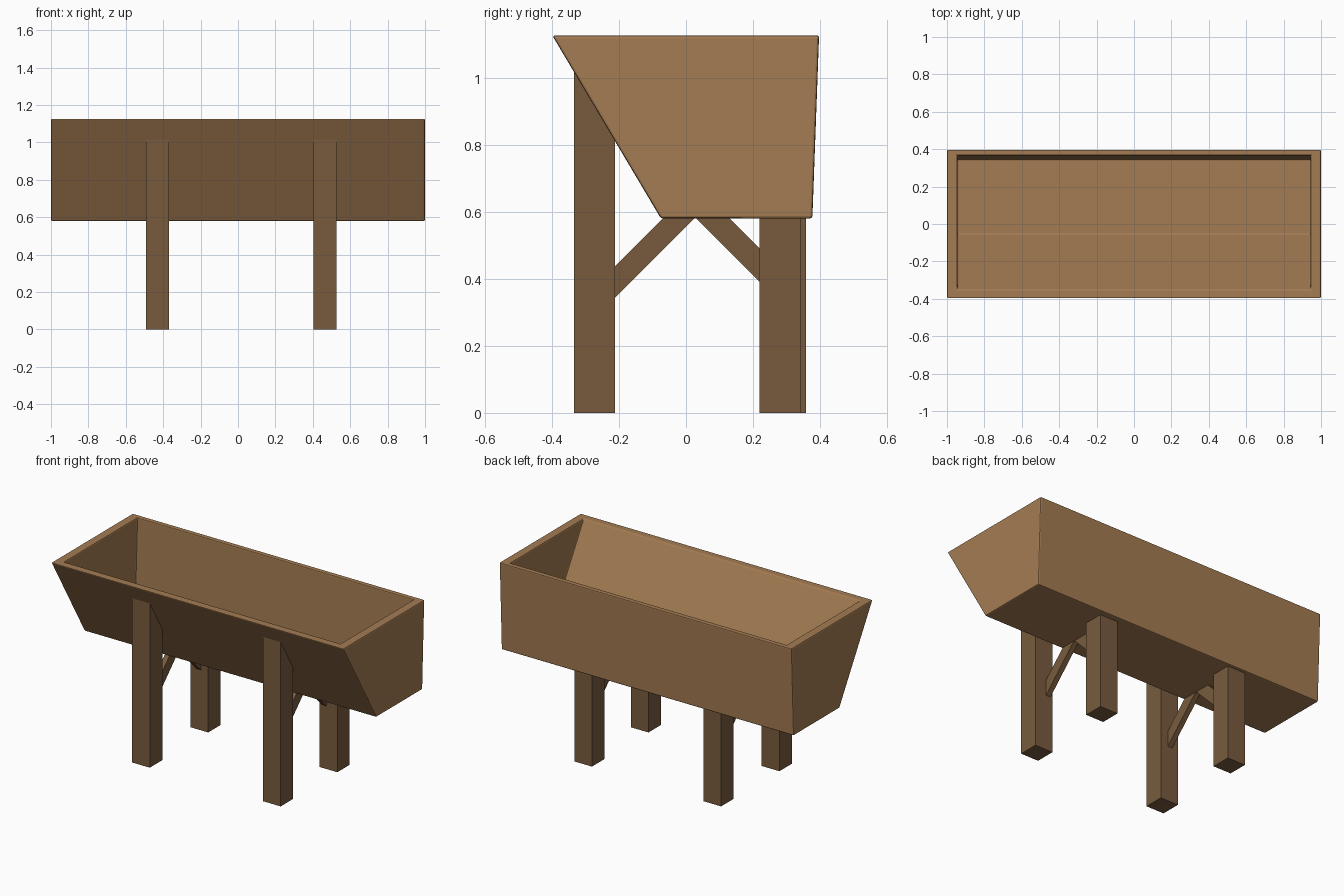
import bpy, bmesh

cube = bpy.data.objects.get("Cube")
if cube:
    bpy.data.objects.remove(cube, do_unlink=True)


def make_material(name, rgb):
    mat = bpy.data.materials.new(name)
    mat.use_nodes = True
    colour = (*rgb, 1.0)
    mat.diffuse_color = colour
    mat.node_tree.nodes["Principled BSDF"].inputs["Base Color"].default_value = colour
    return mat


light_wood = make_material("light wood", (0.37, 0.20, 0.085))
dark_wood = make_material("dark wood", (0.19, 0.105, 0.048))


def finish(bm, name, mat):
    bmesh.ops.recalc_face_normals(bm, faces=bm.faces[:])
    mesh = bpy.data.meshes.new(name)
    bm.to_mesh(mesh)
    bm.free()
    mesh.materials.append(mat)
    obj = bpy.data.objects.new(name, mesh)
    bpy.context.collection.objects.link(obj)
    return obj


def profile_rings(bm, profile, x0, x1):
    """Two copies of a (y, z) profile, one at each x."""
    return [[bm.verts.new((x, y, z)) for y, z in profile] for x in (x0, x1)]


def prism(name, profile, x0, x1, mat):
    bm = bmesh.new()
    a, b = profile_rings(bm, profile, x0, x1)
    bm.faces.new(a)
    bm.faces.new(b)
    n = len(profile)
    for i in range(n):
        j = (i + 1) % n
        bm.faces.new((a[i], a[j], b[j], b[i]))
    return finish(bm, name, mat)


# Trough: open box with a sloping front, profile runs front rim, front foot, back foot, back rim
TOP, BASE = 1.126, 0.58
outer = [(-0.399, TOP), (-0.075, BASE), (0.377, BASE), (0.397, TOP)]
inner = [(-0.35, TOP), (-0.055, 0.63), (0.347, 0.63), (0.367, TOP)]
bm = bmesh.new()
shells = [profile_rings(bm, outer, -1, 1), profile_rings(bm, inner, -0.945, 0.945)]
for a, b in shells:
    bm.faces.new(a)
    bm.faces.new(b)
    for i in range(3):
        bm.faces.new((a[i], a[i + 1], b[i + 1], b[i]))
rims = [(a[0], b[0], b[3], a[3]) for a, b in shells]
for i in range(4):
    j = (i + 1) % 4
    bm.faces.new((rims[0][i], rims[0][j], rims[1][j], rims[1][i]))
trough = finish(bm, "trough", light_wood)
bevel = trough.modifiers.new("soft edges", "BEVEL")
bevel.width = 0.007
bevel.segments = 2
bevel.limit_method = "ANGLE"


def front_height(y):
    """Height of the sloping front board at depth y, just inside its surface."""
    (y0, z0), (y1, z1) = outer[:2]
    return z0 + (y - y0) * (z1 - z0) / (y1 - y0) + 0.01


# Legs and braces, one pair on each side
FRONT, FRONT_IN = -0.334, -0.212
for side, x0, back in (("right", -0.491, 0.237), ("left", 0.405, 0.22)):
    x1 = x0 + 0.121
    prism(f"front_{side}_leg",
          [(FRONT, 0), (FRONT_IN, 0), (FRONT_IN, front_height(FRONT_IN)),
           (FRONT, front_height(FRONT))], x0, x1, dark_wood)
    prism(f"back_{side}_leg",
          [(back, 0), (back + 0.121, 0), (back + 0.121, 0.6), (back, 0.6)],
          x0, x1, dark_wood)
    cx = -0.435 if side == "right" else 0.435
    prism(f"front_{side}_brace",
          [(-0.23, 0.325), (0.04, 0.595), (-0.055, 0.595), (-0.23, 0.42)],
          cx - 0.016, cx + 0.016, dark_wood)
    prism(f"back_{side}_brace",
          [(0.245, 0.365), (0.015, 0.595), (0.115, 0.595), (0.245, 0.465)],
          cx - 0.016, cx + 0.016, dark_wood)
